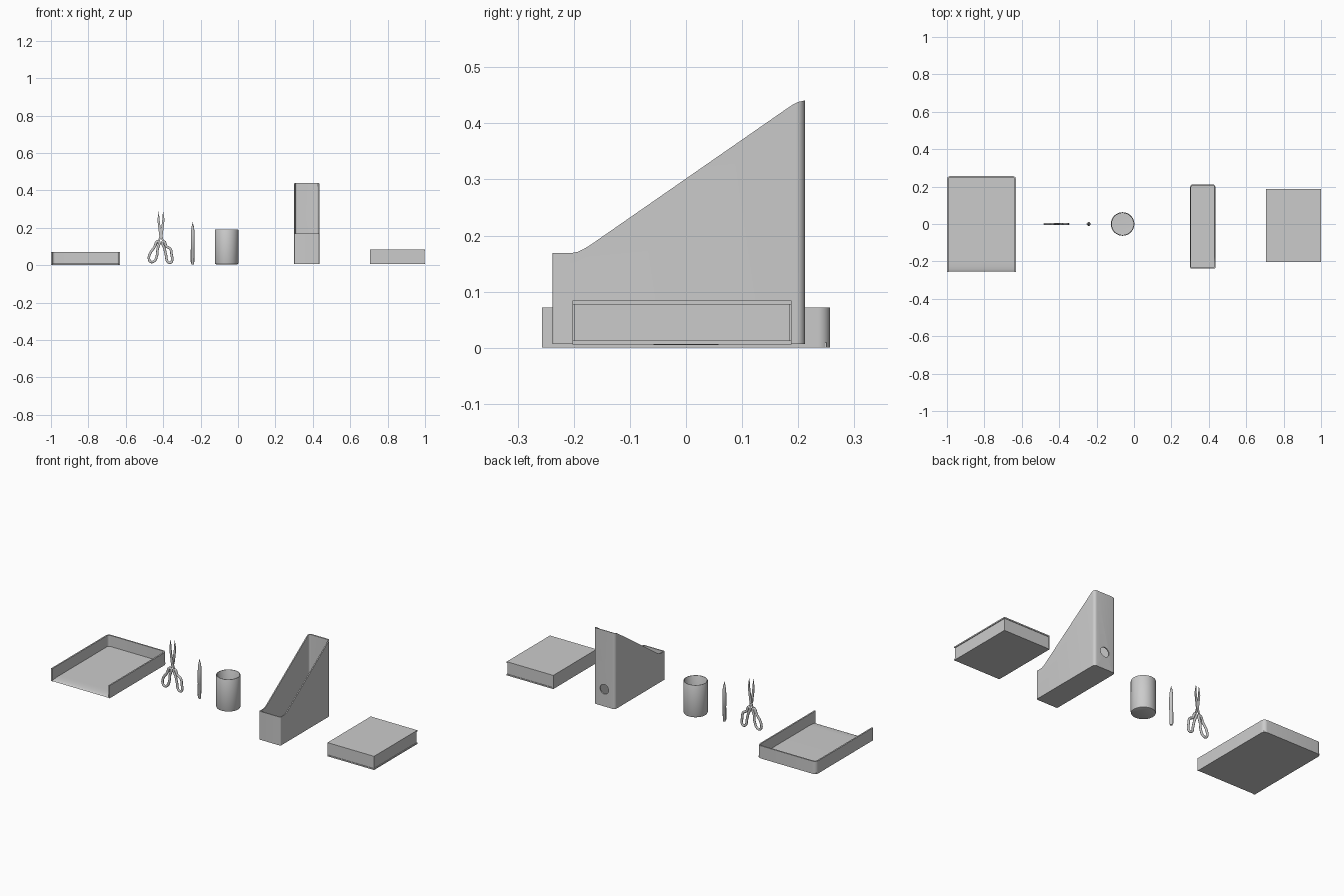
import bpy, bmesh, math
from mathutils import Vector

if "Cube" in bpy.data.objects:
    bpy.data.objects.remove(bpy.data.objects["Cube"])


def finish(name, bm, smooth=True):
    bmesh.ops.recalc_face_normals(bm, faces=bm.faces[:])
    me = bpy.data.meshes.new(name)
    bm.to_mesh(me)
    bm.free()
    ob = bpy.data.objects.new(name, me)
    bpy.context.collection.objects.link(ob)
    activate(ob)
    if smooth:
        bpy.ops.object.shade_smooth_by_angle(angle=math.radians(35))
    return ob


def activate(ob):
    bpy.ops.object.select_all(action='DESELECT')
    ob.select_set(True)
    bpy.context.view_layer.objects.active = ob


def prism(name, pts, axis, lo, hi):
    """Extrude a 2D outline along one axis from lo to hi."""
    place = {'X': lambda a, b, h: (h, a, b),
             'Y': lambda a, b, h: (a, h, b),
             'Z': lambda a, b, h: (a, b, h)}[axis]
    bm = bmesh.new()
    face = bm.faces.new([bm.verts.new(place(a, b, lo)) for a, b in pts])
    ext = bmesh.ops.extrude_face_region(bm, geom=[face])
    verts = [v for v in ext['geom'] if isinstance(v, bmesh.types.BMVert)]
    bmesh.ops.translate(bm, verts=verts, vec=Vector(place(0, 0, hi - lo)))
    return finish(name, bm)


def box(name, x0, x1, y0, y1, z0, z1):
    return prism(name, [(x0, y0), (x1, y0), (x1, y1), (x0, y1)], 'Z', z0, z1)


def lathe(name, profile, x, steps):
    """Spin an (r, z) profile about a vertical axis at x."""
    bm = bmesh.new()
    vs = [bm.verts.new((x + r, 0, z)) for r, z in profile]
    edges = [bm.edges.new(p) for p in zip(vs, vs[1:])]
    bmesh.ops.spin(bm, geom=vs + edges, cent=(x, 0, 0), axis=(0, 0, 1),
                   angle=math.tau, steps=steps)
    bmesh.ops.remove_doubles(bm, verts=bm.verts[:], dist=1e-5)
    return finish(name, bm)


def arc(cx, cy, rx, ry, a0, a1, n=8):
    return [(cx + rx * math.cos(math.radians(a0 + (a1 - a0) * i / n)),
             cy + ry * math.sin(math.radians(a0 + (a1 - a0) * i / n))) for i in range(n + 1)]


def plan(x0, x1, y0, y1, rf, rb):
    """Rounded rectangle with separate front and back corner radii."""
    return (arc(x0 + rf, y0 + rf, rf, rf, 180, 270) + arc(x1 - rf, y0 + rf, rf, rf, 270, 360)
            + arc(x1 - rb, y1 - rb, rb, rb, 0, 90) + arc(x0 + rb, y1 - rb, rb, rb, 90, 180))


def cut(ob, cutter):
    mod = ob.modifiers.new('cut', 'BOOLEAN')
    mod.operation, mod.solver, mod.object = 'DIFFERENCE', 'EXACT', cutter
    activate(ob)
    bpy.ops.object.modifier_apply(modifier=mod.name)
    bpy.data.objects.remove(cutter)


def loop_tube(name, pts, radius, flat):
    """Closed smooth tube through (x, z) points, flattened in y."""
    cu = bpy.data.curves.new(name, 'CURVE')
    cu.dimensions, cu.bevel_depth, cu.bevel_resolution = '3D', radius, 3
    sp = cu.splines.new('BEZIER')
    sp.bezier_points.add(len(pts) - 1)
    for p, (x, z) in zip(sp.bezier_points, pts):
        p.co = (x, 0, z)
        p.handle_left_type = p.handle_right_type = 'AUTO'
    sp.use_cyclic_u, sp.resolution_u = True, 6
    ob = bpy.data.objects.new(name, cu)
    bpy.context.collection.objects.link(ob)
    ob.scale.y = flat
    activate(ob)
    bpy.ops.object.convert(target='MESH')
    bpy.ops.object.shade_smooth()


# Letter tray: U-shaped wall with an open front and a floor rolled down at the front
x0, x1, y0, y1, t, r = -1.0, -0.63, -0.257, 0.257, 0.008, 0.022
wall = ([(x0, y0)] + arc(x0 + r, y1 - r, r, r, 180, 90) + arc(x1 - r, y1 - r, r, r, 90, 0)
        + [(x1, y0), (x1 - t, y0)]
        + arc(x1 - r, y1 - r, r - t, r - t, 0, 90) + arc(x0 + r, y1 - r, r - t, r - t, 90, 180)
        + [(x0 + t, y0)])
prism('tray_wall', wall, 'Z', 0, 0.072)
prism('tray_floor', arc(-0.195, 0, 0.06, 0.009, 180, 90) + [(0.25, 0.009), (0.25, 0)],
      'X', x0 + 0.004, x1 - 0.004)

# Scissors: two crossing blades, a pivot and two finger loops
cx = -0.412
blade = [(0.011, 0.292), (0.019, 0.245), (0.016, 0.215), (0.009, 0.16), (-0.01, 0.125),
         (-0.026, 0.1), (-0.032, 0.106), (-0.014, 0.135), (-0.007, 0.16), (0.003, 0.21), (0.008, 0.25)]
for name, s in (('right', 1), ('left', -1)):
    prism(name + '_blade', [(cx + s * x, z) for x, z in blade], 'Y',
          min(0, 0.004 * s), max(0, 0.004 * s))
bpy.ops.mesh.primitive_cylinder_add(vertices=24, radius=0.006, depth=0.012,
                                    location=(cx, 0, 0.158), rotation=(math.pi / 2, 0, 0))
bpy.context.object.name = 'scissor_pivot'
left = [(-0.014, 0.128), (-0.036, 0.095), (-0.058, 0.063), (-0.064, 0.035), (-0.054, 0.018),
        (-0.035, 0.023), (-0.022, 0.05), (-0.018, 0.085)]
right = [(0.012, 0.128), (0.03, 0.1), (0.051, 0.086), (0.057, 0.055), (0.06, 0.028),
         (0.052, 0.014), (0.035, 0.02), (0.028, 0.05), (0.02, 0.085)]
loop_tube('left_handle', [(cx + x, z) for x, z in left], 0.007, 0.85)
loop_tube('right_handle', [(cx + x, z) for x, z in right], 0.007, 0.85)

# Pen: turned body with the tip upward and a side clip
px = -0.242
lathe('pen_body', [(0, 0.005), (0.006, 0.005), (0.008, 0.01), (0.009, 0.09), (0.01, 0.092),
                   (0.01, 0.165), (0.009, 0.185), (0.005, 0.213), (0.003, 0.216),
                   (0.0015, 0.23), (0, 0.231)], px, 24)
prism('pen_clip', [(px - 0.006, 0.016), (px - 0.013, 0.018), (px - 0.013, 0.082),
                   (px - 0.009, 0.085), (px - 0.01, 0.024), (px - 0.006, 0.024)],
      'Y', -0.003, 0.003)

# Pencil cup
lathe('pencil_cup', [(0, 0.005), (0.057, 0.005), (0.061, 0.007), (0.063, 0.012), (0.063, 0.188),
                     (0.062, 0.19), (0.059, 0.19), (0.058, 0.188), (0.058, 0.014), (0, 0.012)],
      -0.061, 48)

# Magazine file: hollow rounded box with a sloping top and a finger hole at the back
mx0, mx1, my0, my1, t = 0.30, 0.435, -0.238, 0.212, 0.006
holder = prism('magazine_file', plan(mx0, mx1, my0, my1, 0.005, 0.016), 'Z', 0.007, 0.441)
cut(holder, prism('inside', plan(mx0 + t, mx1 - t, my0 + t, my1 - t, 0.002, 0.01),
                  'Z', 0.014, 0.6))
slope = [(-0.3, 0.169), (-0.203, 0.169), (-0.193, 0.171), (-0.182, 0.176), (-0.172, 0.182),
         (0.178, 0.425), (0.19, 0.433), (0.2, 0.438), (0.213, 0.441), (0.3, 0.445),
         (0.3, 0.6), (-0.3, 0.6)]
cut(holder, prism('slope', slope, 'X', 0.2, 0.5))
cut(holder, prism('finger_hole', arc(0.3675, 0.105, 0.027, 0.027, 0, 352, 44), 'Y', 0.15, 0.3))
activate(holder)
bpy.ops.object.shade_smooth_by_angle(angle=math.radians(35))

# Closed book: two covers, a spine on the left and an inset page block
bx0, bx1, by0, by1 = 0.706, 1.0, -0.202, 0.188
box('bottom_cover', bx0, bx1, by0, by1, 0.006, 0.013)
box('top_cover', bx0, bx1, by0, by1, 0.077, 0.084)
box('spine', bx0, bx0 + 0.006, by0, by1, 0.013, 0.077)
box('pages', bx0 + 0.006, bx1 - 0.004, by0 + 0.003, by1 - 0.003, 0.013, 0.077)
